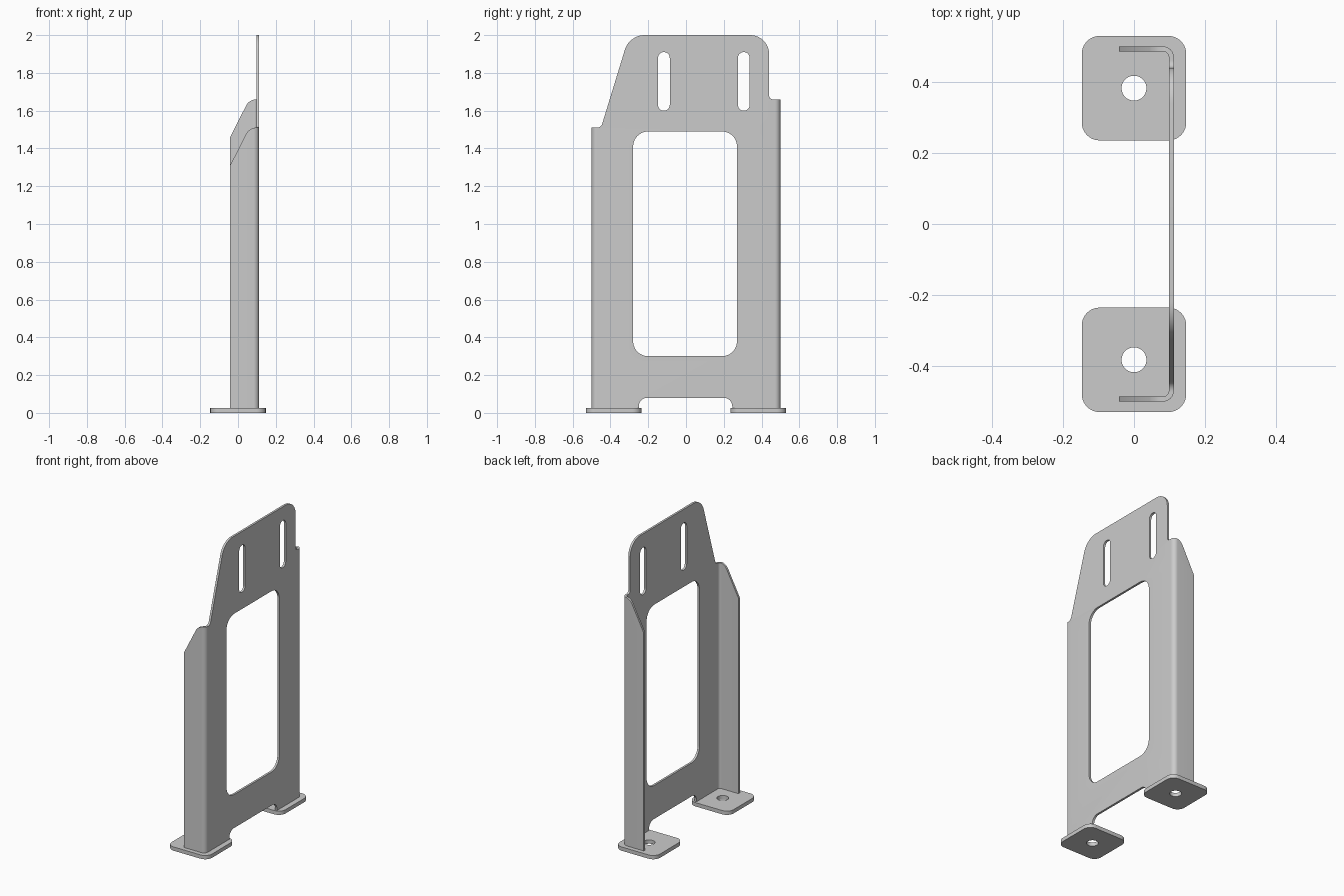
import bpy, bmesh
from math import pi, sin, cos, tan
from mathutils import Vector

if "Cube" in bpy.data.objects:
    bpy.data.objects.remove(bpy.data.objects["Cube"])

T = 0.014            # sheet thickness
R = 0.03             # outer bend radius
FLAT = 0.47          # half width of the web before the bend
ARC = R * pi / 2     # bend length in the flat pattern
FACE = 0.112         # outer face of the web in x
EDGE = -0.042        # free edge of the flanges in x


def fillet(points, steps=10):
    """Outline from (a, b, radius) corners, with rounded corners."""
    out = []
    n = len(points)
    for i, (a, b, r) in enumerate(points):
        p = Vector((a, b))
        if r == 0:
            out.append(p)
            continue
        d0 = (Vector(points[i - 1][:2]) - p).normalized()
        d1 = (Vector(points[(i + 1) % n][:2]) - p).normalized()
        half = d0.angle(d1) / 2
        centre = p + (d0 + d1).normalized() * (r / sin(half))
        v0 = p + d0 * (r / tan(half)) - centre
        turn = v0.angle_signed(p + d1 * (r / tan(half)) - centre)
        for k in range(steps + 1):
            t = -turn * k / steps      # angle_signed is clockwise positive
            out.append(centre + Vector((v0.x * cos(t) - v0.y * sin(t),
                                        v0.x * sin(t) + v0.y * cos(t))))
    return out


def rect(a0, a1, b0, b1, r, steps=10):
    return fillet([(a0, b0, r), (a1, b0, r), (a1, b1, r), (a0, b1, r)], steps)


def sheet(name, loops, thickness, cuts=(), place=None):
    """Filled outline with holes, given thickness, then moved point by point."""
    curve = bpy.data.curves.new(name, 'CURVE')
    curve.dimensions = '2D'
    curve.fill_mode = 'BOTH'
    curve.extrude = thickness / 2
    for loop in loops:
        s = curve.splines.new('POLY')
        s.points.add(len(loop) - 1)
        for pt, c in zip(s.points, loop):
            pt.co = (c[0], c[1], 0, 1)
        s.use_cyclic_u = True
    tmp = bpy.data.objects.new(name + "_outline", curve)
    bpy.context.collection.objects.link(tmp)
    dg = bpy.context.evaluated_depsgraph_get()
    mesh = bpy.data.meshes.new_from_object(tmp.evaluated_get(dg))
    bpy.data.objects.remove(tmp)
    bm = bmesh.new()
    bm.from_mesh(mesh)
    bmesh.ops.remove_doubles(bm, verts=bm.verts[:], dist=1e-5)
    for u in cuts:
        bmesh.ops.bisect_plane(bm, geom=bm.verts[:] + bm.edges[:] + bm.faces[:],
                               dist=1e-6, plane_co=(u, 0, 0), plane_no=(1, 0, 0))
    for v in bm.verts:
        v.co = place(v.co)
    bmesh.ops.recalc_face_normals(bm, faces=bm.faces[:])
    bm.to_mesh(mesh)
    bm.free()
    ob = bpy.data.objects.new(name, mesh)
    bpy.context.collection.objects.link(ob)
    bpy.ops.object.select_all(action='DESELECT')
    ob.select_set(True)
    bpy.context.view_layer.objects.active = ob
    bpy.ops.object.shade_smooth_by_angle(angle=0.5)
    return ob


def fold(c):
    """Fold the flat pattern into a channel with two side flanges."""
    u, z, w = c
    s = 1 if u > 0 else -1
    a = abs(u) - FLAT
    rad = R - T / 2 + w
    if a <= 0:
        return Vector((FACE - T / 2 + w, u, z))
    if a < ARC:
        t = a / R
        return Vector((FACE - R + rad * cos(t), s * (FLAT + rad * sin(t)), z))
    return Vector((FACE - R - (a - ARC), s * (FLAT + rad), z))


# folded bracket: flat pattern with bottom notch, flange tops and shaped head
def flange_u(x):
    return FLAT + ARC + (FACE - R - x)


tip, knee = flange_u(EDGE), flange_u(0.06)
pattern = fillet([
    (-tip, 0.025, 0), (-0.25, 0.025, 0), (-0.25, 0.08, 0.045),
    (0.245, 0.08, 0.045), (0.245, 0.025, 0), (tip, 0.025, 0),
    (tip, 1.46, 0), (knee, 1.66, 0.06), (0.44, 1.66, 0.02),
    (0.44, 2.0, 0.10), (-0.30, 2.0, 0.11), (-0.45, 1.51, 0.03),
    (-knee, 1.51, 0.06), (-tip, 1.31, 0)])
window = rect(-0.28, 0.27, 0.30, 1.49, 0.08)
slots = [rect(y - 0.031, y + 0.031, 1.60, 1.91, 0.0305) for y in (-0.117, 0.306)]
bends = [s * (FLAT + ARC * k / 8) for s in (-1, 1) for k in range(9)]
sheet("folded_bracket", [pattern, window] + slots, T, bends, fold)

# foot plates with bolt holes
for label, y in (("front", -0.3825), ("back", 0.3825)):
    hole = [(0.035 * cos(k * pi / 20), 0.035 * sin(k * pi / 20)) for k in range(40)]
    sheet(label + "_foot_plate", [rect(-0.147, 0.147, -0.147, 0.147, 0.05), hole],
          0.025, place=lambda c, y=y: c + Vector((0, y, 0.0125)))
